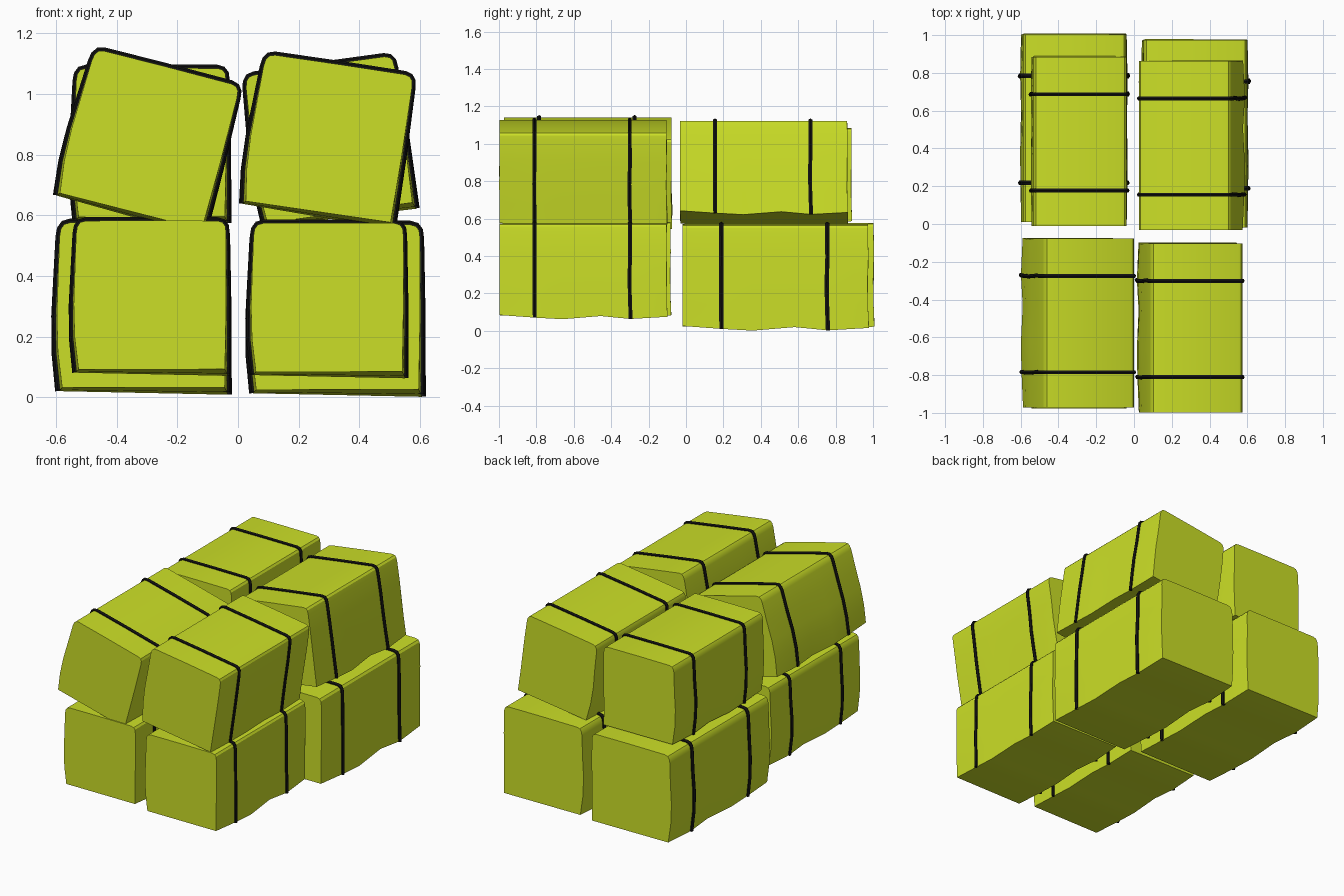
import bpy, bmesh
from math import radians, sin, cos, pi
from mathutils import Vector

if "Cube" in bpy.data.objects:
    bpy.data.objects.remove(bpy.data.objects["Cube"])


def material(name, color):
    m = bpy.data.materials.new(name)
    m.diffuse_color = color
    m.use_nodes = True
    m.node_tree.nodes["Principled BSDF"].inputs["Base Color"].default_value = m.diffuse_color
    return m


STRAW = material("straw", (0.60, 0.74, 0.02, 1))
TWINE = material("twine", (0.006, 0.006, 0.006, 1))

# cross-section (x, z): up the left side, over the rounded top, down the right
PROFILE = [(-.240, -.251), (-.252, -.14), (-.254, -.03), (-.249, .09), (-.244, .205),
           (-.240, .228), (-.230, .242), (-.212, .247), (0, .248), (.222, .247),
           (.239, .242), (.248, .230), (.251, .205), (.252, .09), (.253, -.03),
           (.252, -.14), (.251, -.258)]
# sag of the underside along the length: y, dz, dx
SAG = [(-.447, .012, -.004), (-.25, .001, .003), (-.11, -.005, .005),
       (.09, .008, -.003), (.25, -.004, .005), (.447, .005, -.003)]


def warp(x, y, z):
    """Slump the lower part of a bale."""
    w = min(1, max(0, (.2 - z) / .45))
    for a, b in zip(SAG, SAG[1:]):
        if y <= b[0] + 1e-6:
            t = (y - a[0]) / (b[0] - a[0])
            dz, dx = (a[i] + (b[i] - a[i]) * t for i in (1, 2))
            break
    side = 1 if x > 0 else -1
    k = 1.3 if x > 0 else .6
    dy = .007 * sin(z * 22) * w * (1 if y > 0 else .3)
    return Vector((x + side * dx * w, y + dy, z + dz * w * w * k))


def finish(name, bm, mat, place):
    bmesh.ops.recalc_face_normals(bm, faces=bm.faces)
    me = bpy.data.meshes.new(name)
    bm.to_mesh(me)
    bm.free()
    me.materials.append(mat)
    ob = bpy.data.objects.new(name, me)
    bpy.context.collection.objects.link(ob)
    loc, tilt, size = place
    ob.location, ob.rotation_euler[1], ob.scale = loc, radians(tilt), (size,) * 3
    bpy.ops.object.select_all(action='DESELECT')
    ob.select_set(True)
    bpy.context.view_layer.objects.active = ob
    bpy.ops.object.shade_smooth_by_angle(angle=radians(30))


def loft(bm, rings, close_u):
    """Skin a list of point rings and cap both ends."""
    rows = [[bm.verts.new(p) for p in r] for r in rings]
    n = len(rows[0])
    for a, b in zip(rows, rows[1:]):
        for i in range(n if close_u else n - 1):
            j = (i + 1) % n
            bm.faces.new((a[i], a[j], b[j], b[i]))
    bm.faces.new(rows[0])
    bm.faces.new(rows[-1])


def bale(name, place):
    bm = bmesh.new()
    loft(bm, [[warp(x, s[0], z) for x, z in PROFILE] for s in SAG], True)
    finish(name, bm, STRAW, place)
    # two strings, each over the sides and top only
    for tag, y in (("front", -.26), ("rear", .25)):
        path = [warp(x, y, z) for x, z in PROFILE]
        rings = []
        for i, p in enumerate(path):
            t = path[min(i + 1, len(path) - 1)] - path[max(i - 1, 0)]
            out = Vector((-t.z, 0, t.x)).normalized()
            rings.append([p + .012 * (out * cos(k * pi / 3) + Vector((0, 1, 0)) * sin(k * pi / 3))
                          for k in range(6)])
        bm = bmesh.new()
        loft(bm, rings, True)
        finish(f"{name}_{tag}_string", bm, TWINE, place)


# location, tilt about y, size
BALES = {
    "front_lower_left_bale": ((-.29, -.53, .335), 0, 1),
    "front_lower_right_bale": ((.295, -.55, .327), 0, 1),
    "front_upper_left_bale": ((-.298, -.525, .850), 14.5, 1),
    "front_upper_right_bale": ((.295, -.551, .853), 8.5, 1),
    "back_lower_left_bale": ((-.318, .507, .302), 0, 1.11),
    "back_lower_right_bale": ((.322, .477, .295), 0, 1.11),
    "back_upper_left_bale": ((-.29, .437, .838), 0, 1),
    "back_upper_right_bale": ((.297, .415, .848), -8, 1),
}
for name, place in BALES.items():
    bale(name, place)
